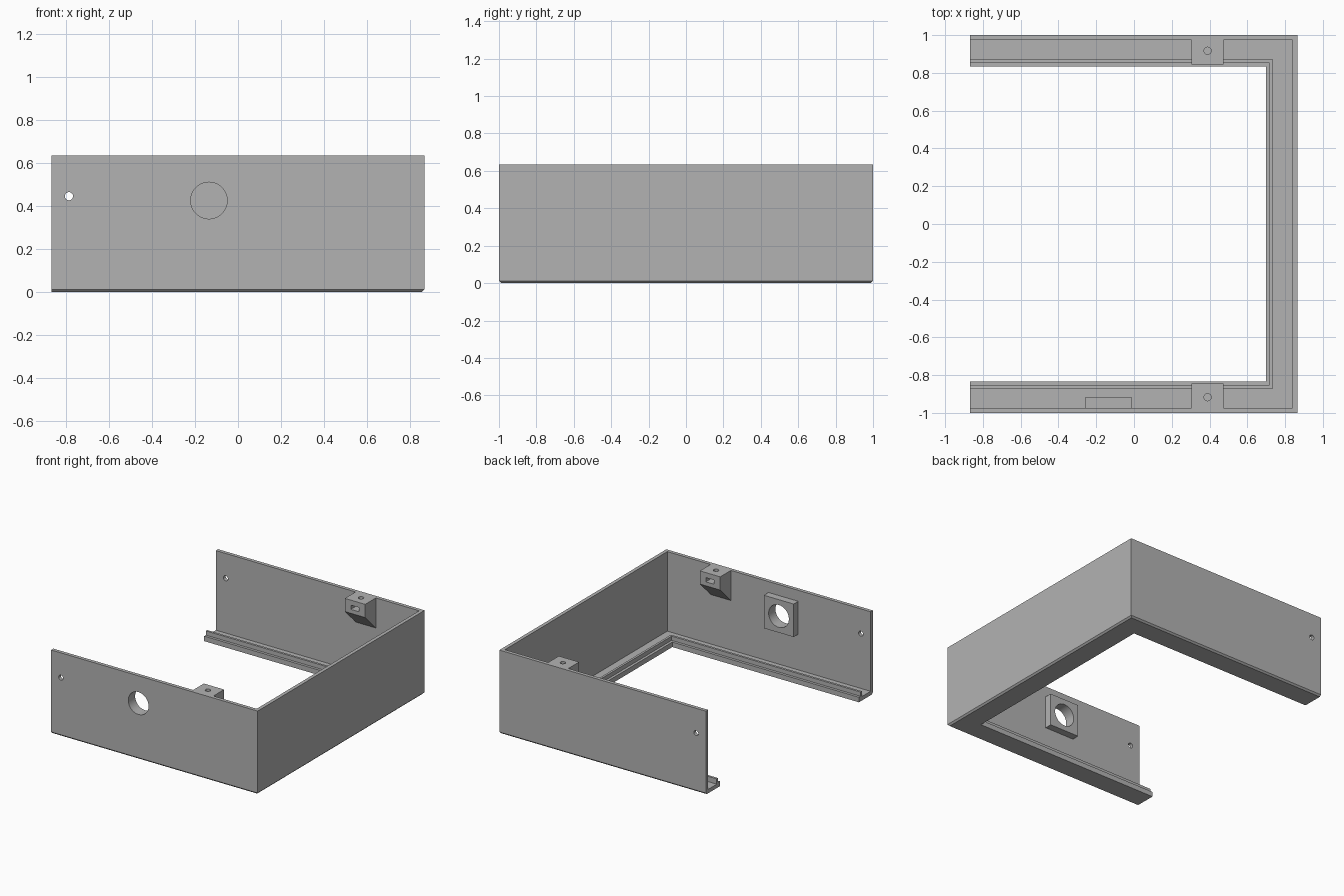
import bpy, bmesh
from math import pi
from mathutils import Matrix, Vector

if "Cube" in bpy.data.objects:
    bpy.data.objects.remove(bpy.data.objects["Cube"], do_unlink=True)

LEFT, RIGHT, HALF, TOP, WALL = -0.867, 0.865, 1.0, 0.633, 0.027

grey = bpy.data.materials.new("plain grey")
grey.use_nodes = True
colour = (0.45, 0.45, 0.45, 1)
grey.diffuse_color = colour
grey.node_tree.nodes["Principled BSDF"].inputs["Base Color"].default_value = colour


def finish(name, bm):
    bmesh.ops.recalc_face_normals(bm, faces=bm.faces)
    mesh = bpy.data.meshes.new(name)
    bm.to_mesh(mesh)
    bm.free()
    mesh.materials.append(grey)
    obj = bpy.data.objects.new(name, mesh)
    bpy.context.collection.objects.link(obj)
    return obj


def loft(name, rings):
    """Skin a row of matching closed outlines and cap both ends."""
    bm = bmesh.new()
    loops = [[bm.verts.new(p) for p in ring] for ring in rings]
    for a, b in zip(loops, loops[1:]):
        for i in range(len(a)):
            j = (i + 1) % len(a)
            bm.faces.new((a[i], a[j], b[j], b[i]))
    bm.faces.new(loops[0])
    bm.faces.new(loops[-1])
    return finish(name, bm)


def box(name, low, high):
    low, high = Vector(low), Vector(high)
    bm = bmesh.new()
    bmesh.ops.create_cube(bm, size=1, matrix=Matrix.Translation((low + high) / 2)
                          @ Matrix.Diagonal((*(high - low), 1)))
    return finish(name, bm)


def rod(name, centre, radius, depth, axis="Z", sides=48):
    turn = Matrix.Rotation(pi / 2, 4, "X") if axis == "Y" else Matrix()
    bm = bmesh.new()
    bmesh.ops.create_cone(bm, cap_ends=True, segments=sides, radius1=radius, radius2=radius,
                          depth=depth, matrix=Matrix.Translation(centre) @ turn)
    return finish(name, bm)


def combine(target, other, operation):
    mod = target.modifiers.new(operation.title(), "BOOLEAN")
    mod.operation, mod.object, mod.solver = operation, other, "EXACT"
    bpy.context.view_layer.objects.active = target
    bpy.ops.object.modifier_apply(modifier=mod.name)
    bpy.data.objects.remove(other, do_unlink=True)


# Three-sided housing: wall, floor flange and stepped rail in one mitred sweep
profile = [(0.012, 0), (0, 0.012), (0, TOP), (WALL, TOP), (WALL, 0.03), (0.13, 0.03),
           (0.13, 0.07), (0.147, 0.07), (0.147, 0.038), (0.167, 0.038), (0.167, 0)]
housing = loft("housing", [
    [(LEFT, d - HALF, z) for d, z in profile],
    [(RIGHT - d, d - HALF, z) for d, z in profile],
    [(RIGHT - d, HALF - d, z) for d, z in profile],
    [(LEFT, HALF - d, z) for d, z in profile]])

# Corner brackets with screw hole and nut slot, one on each long wall
side_view = [(0.015, TOP), (0.155, TOP), (0.155, TOP - 0.1), (0.015, TOP - 0.24)]
for side in (-1, 1):
    bracket = loft("bracket", [[(x, side * (HALF - d), z) for d, z in side_view]
                               for x in (0.305, 0.475)])
    combine(housing, bracket, "UNION")
    combine(housing, rod("screw_hole", (0.39, side * 0.917, TOP), 0.019, 0.24, sides=32),
            "DIFFERENCE")
    inner, outer = sorted((side * 0.83, side * 0.95))
    combine(housing, box("nut_slot", (0.355, inner, TOP - 0.07), (0.425, outer, TOP - 0.038)),
            "DIFFERENCE")

# Square boss behind the round opening in the front wall
combine(housing, box("boss", (-0.26, -0.985, 0.3), (-0.01, -0.918, 0.55)), "UNION")
combine(housing, rod("round_opening", (-0.135, -0.95, 0.425), 0.085, 0.3, "Y", 64), "DIFFERENCE")

# Small fixing holes near the open end
for side in (-1, 1):
    combine(housing, rod("fixing_hole", (-0.785, side * HALF, 0.445), 0.019, 0.2, "Y", 32),
            "DIFFERENCE")

bpy.ops.object.select_all(action="DESELECT")
housing.select_set(True)
bpy.context.view_layer.objects.active = housing
bpy.ops.object.shade_smooth_by_angle(angle=pi / 6)
